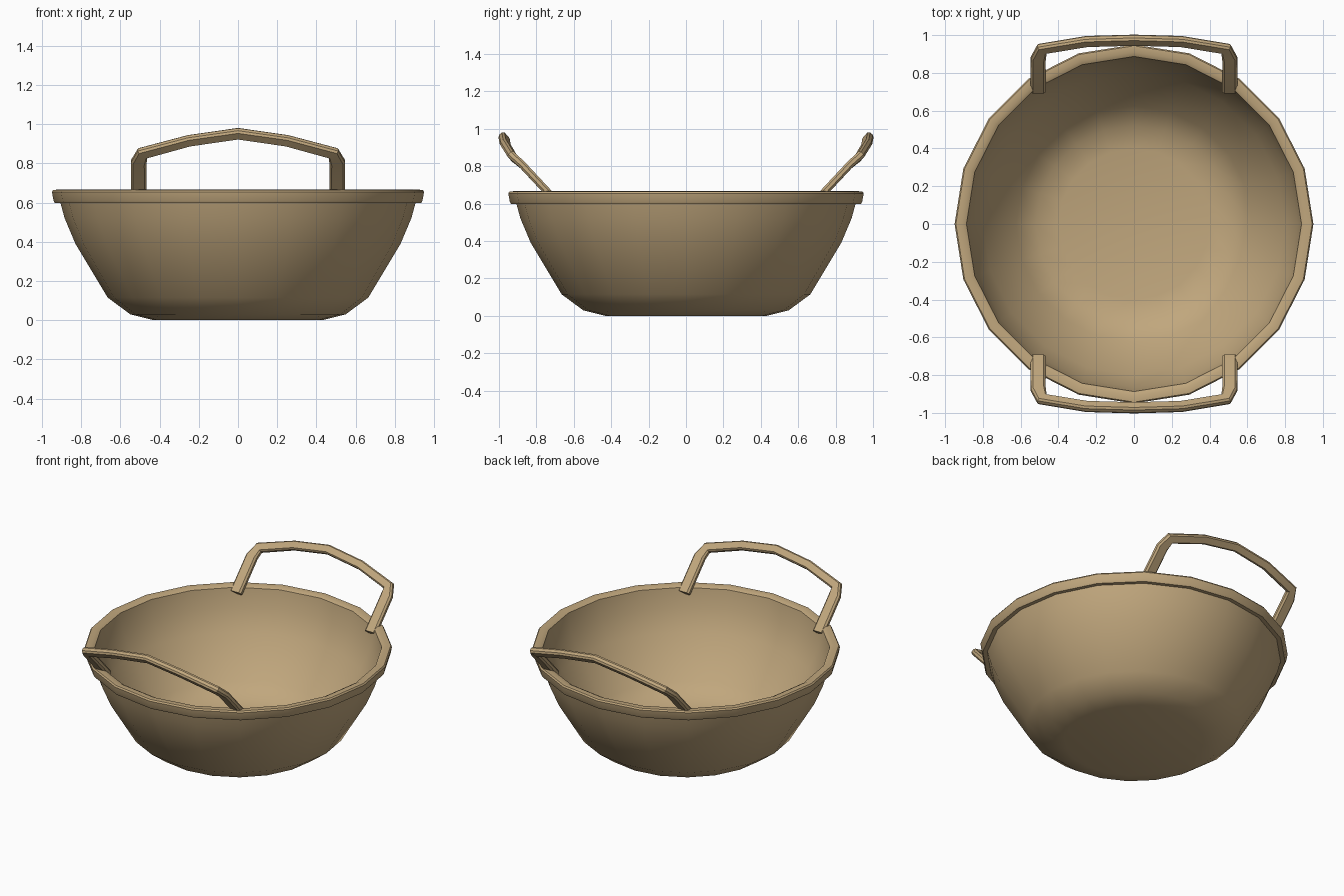
import bpy, bmesh, math
from mathutils import Vector

if "Cube" in bpy.data.objects:
    bpy.data.objects.remove(bpy.data.objects["Cube"])

mat = bpy.data.materials.new("tan_clay")
mat.diffuse_color = (0.53, 0.385, 0.205, 1)
mat.use_nodes = True
mat.node_tree.nodes["Principled BSDF"].inputs["Base Color"].default_value = mat.diffuse_color


def finish(name, bm, angle):
    bmesh.ops.recalc_face_normals(bm, faces=bm.faces[:])
    me = bpy.data.meshes.new(name)
    bm.to_mesh(me)
    bm.free()
    me.materials.append(mat)
    ob = bpy.data.objects.new(name, me)
    bpy.context.collection.objects.link(ob)
    bpy.ops.object.select_all(action='DESELECT')
    ob.select_set(True)
    bpy.context.view_layer.objects.active = ob
    bpy.ops.object.shade_smooth_by_angle(angle=math.radians(angle))
    return ob


# bowl: one closed 20-sided turned profile, outside, rim, then inside
profile = [(0.43, 0), (0.55, 0.03), (0.665, 0.115), (0.83, 0.39), (0.885, 0.52),
           (0.907, 0.60), (0.935, 0.598), (0.942, 0.61), (0.95, 0.655), (0.943, 0.665),
           (0.91, 0.667), (0.887, 0.655), (0.865, 0.53), (0.80, 0.39),
           (0.625, 0.135), (0.52, 0.06), (0.40, 0.035)]
SIDES = 20
bm = bmesh.new()
rings = []
for r, z in profile:
    rings.append([bm.verts.new((r * math.cos(2 * math.pi * i / SIDES),
                                r * math.sin(2 * math.pi * i / SIDES), z)) for i in range(SIDES)])
for a, b in zip(rings, rings[1:]):
    for i in range(SIDES):
        j = (i + 1) % SIDES
        bm.faces.new((a[i], a[j], b[j], b[i]))
bm.faces.new(rings[0][::-1])
bm.faces.new(rings[-1])
finish("bowl", bm, 32)


# handles: chamfered bar swept along a leaning arch (x, y, z, half width, half thickness)
half = [(0.507, 0.705, 0.625, 0.040, 0.020), (0.507, 0.875, 0.807, 0.040, 0.020),
        (0.487, 0.927, 0.852, 0.034, 0.021), (0.25, 0.966, 0.916, 0.029, 0.021)]
path = half + [(0, 0.973, 0.952, 0.029, 0.021)] + [(-p[0],) + p[1:] for p in half[::-1]]


def handle(name, side):
    bm = bmesh.new()
    pts = [Vector(p[:3]) for p in path]
    loops = []
    for k, p in enumerate(pts):
        d0 = (p - pts[max(k - 1, 0)]).normalized()
        d1 = (pts[min(k + 1, len(pts) - 1)] - p).normalized()
        t = (d0 + d1).normalized()
        n = Vector((0, -0.75, 0.66))          # normal of the leaning handle plane
        n = (n - t * n.dot(t)).normalized()
        b = t.cross(n)
        w, h = path[k][3:]
        sec = [(w, h * .45), (w * .72, h), (-w * .72, h), (-w, h * .45),
               (-w, -h * .45), (-w * .72, -h), (w * .72, -h), (w, -h * .45)]
        ring = []
        for u, v in sec:
            q = p + b * u + n * v
            ring.append(bm.verts.new((q.x, q.y * side, q.z)))
        loops.append(ring)
    for a, c in zip(loops, loops[1:]):
        for i in range(8):
            j = (i + 1) % 8
            bm.faces.new((a[i], a[j], c[j], c[i]))
    bm.faces.new(loops[0])
    bm.faces.new(loops[-1])
    finish(name, bm, 30)


handle("back_handle", 1)
handle("front_handle", -1)
